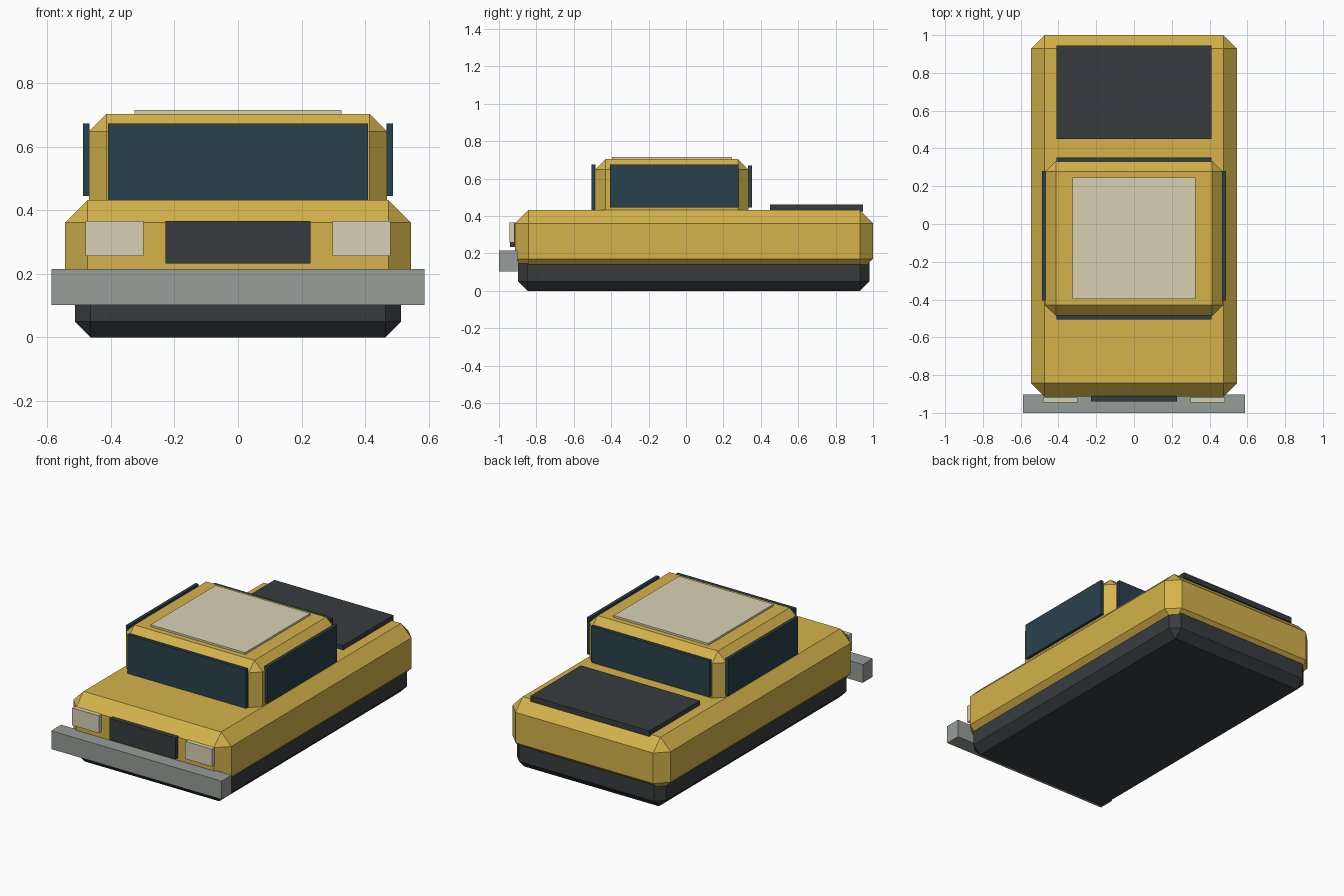
import bpy
import bmesh

if "Cube" in bpy.data.objects:
    bpy.data.objects.remove(bpy.data.objects["Cube"])

PALETTE = {
    "yellow_paint": (0.66, 0.45, 0.07),
    "dark_trim": (0.040, 0.046, 0.050),
    "dark_glass": (0.023, 0.053, 0.073),
    "cream": (0.70, 0.64, 0.46),
    "bumper_metal": (0.31, 0.34, 0.32),
}
MATS = {}
for mat_name, rgb in PALETTE.items():
    MATS[mat_name] = bpy.data.materials.new(mat_name)
    MATS[mat_name].diffuse_color = (*rgb, 1)


def box(name, xs, ys, zs, mat, bevel=0):
    """Box between (min, max) extents, optionally with one-segment chamfers."""
    bm = bmesh.new()
    bmesh.ops.create_cube(bm, size=1)
    for v in bm.verts:
        for i, (lo, hi) in enumerate((xs, ys, zs)):
            v.co[i] = hi if v.co[i] > 0 else lo
    mesh = bpy.data.meshes.new(name)
    bm.to_mesh(mesh)
    bm.free()
    mesh.materials.append(MATS[mat])
    obj = bpy.data.objects.new(name, mesh)
    bpy.context.collection.objects.link(obj)
    if bevel:
        mod = obj.modifiers.new("chamfer", 'BEVEL')
        mod.width = bevel
        mod.segments = 1
        mod.limit_method = 'NONE'
    return obj


def wide(half):
    return (-half, half)


# Chamfered hull: underbody, body and cabin
box("underbody", wide(0.514), (-0.898, 0.98), (0, 0.20), "dark_trim", 0.05)
box("body", wide(0.545), (-0.914, 1.0), (0.10, 0.432), "yellow_paint", 0.071)
box("cabin", wide(0.47), (-0.486, 0.334), (0.37, 0.704), "yellow_paint", 0.056)

# Roof panel and rear deck cover
box("roof_panel", wide(0.326), (-0.396, 0.246), (0.695, 0.716), "cream")
box("rear_deck_cover", wide(0.41), (0.449, 0.945), (0.425, 0.46), "dark_trim")

# Windows
box("windshield", wide(0.409), (-0.505, -0.484), (0.432, 0.674), "dark_glass")
box("rear_window", wide(0.409), (0.332, 0.353), (0.445, 0.669), "dark_glass")

# Front end
box("front_bumper", wide(0.587), (-1.0, -0.902), (0.102, 0.216), "bumper_metal")
box("grille", wide(0.228), (-0.94, -0.91), (0.233, 0.366), "dark_trim")

# Mirrored side windows and headlights
for side, s in (("left", -1), ("right", 1)):
    box(f"{side}_side_window", sorted((s * 0.468, s * 0.488)),
        (-0.406, 0.28), (0.445, 0.674), "dark_glass")
    box(f"{side}_headlight", sorted((s * 0.298, s * 0.481)),
        (-0.945, -0.918), (0.257, 0.366), "cream")

for m in bpy.data.materials:
    if m.users and not m.is_grease_pencil:
        m.use_nodes = True
        m.node_tree.nodes["Principled BSDF"].inputs["Base Color"].default_value = m.diffuse_color
